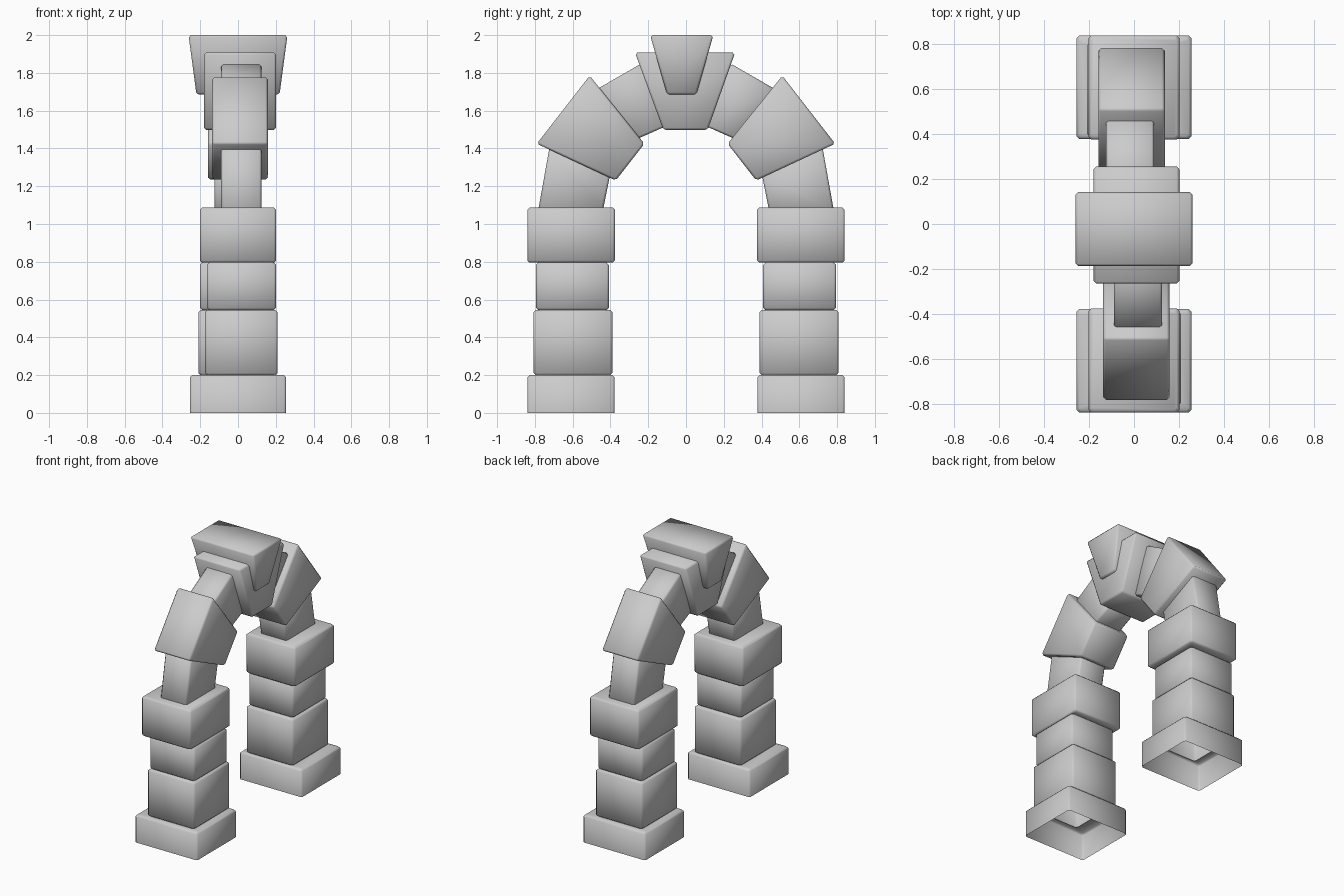
import bpy, bmesh, math

if "Cube" in bpy.data.objects:
    bpy.data.objects.remove(bpy.data.objects["Cube"])

CH = 0.012  # chamfer on stone edges


def finish(name, bm):
    bmesh.ops.recalc_face_normals(bm, faces=bm.faces)
    me = bpy.data.meshes.new(name)
    bm.to_mesh(me)
    bm.free()
    me.shade_smooth()
    me.set_sharp_from_angle(angle=math.radians(50))
    ob = bpy.data.objects.new(name, me)
    bpy.context.collection.objects.link(ob)
    return ob


def ring(bm, x0, x1, y0, y1, z, inset, s):
    """Rectangle with cut corners at height z."""
    x0, x1, y0, y1 = x0 + inset, x1 - inset, y0 + inset, y1 - inset
    c = CH
    pts = [(x0 + c, y0), (x1 - c, y0), (x1, y0 + c), (x1, y1 - c),
           (x1 - c, y1), (x0 + c, y1), (x0, y1 - c), (x0, y0 + c)]
    return [bm.verts.new((s * x, s * y, z)) for x, y in pts]


def pillar(name, blocks, s):
    """Stacked chamfered blocks, hollow and open at the bottom."""
    bm = bmesh.new()
    rings = []
    for i, (x0, x1, y0, y1, z0, z1) in enumerate(blocks):
        steps = [(z0, CH), (z0 + CH, 0), (z1 - CH, 0), (z1, CH)]
        if i == 0:
            steps = [(z0, 0)] + steps[2:]
        rings += [ring(bm, x0, x1, y0, y1, z, d, s) for z, d in steps]
    for a, b in zip(rings, rings[1:]):
        for k in range(8):
            j = (k + 1) % 8
            bm.faces.new((a[k], a[j], b[j], b[k]))
    bm.faces.new(rings[-1])
    return finish(name, bm)


def wedge(name, profile, xa, xb, s=1, taper=0.0):
    """Side profile (y, z) extruded along x; taper narrows the lowest points."""
    bm = bmesh.new()
    zmin = min(z for _, z in profile)
    sides = []
    for x, d in ((xa, 1), (xb, -1)):
        sides.append([bm.verts.new((s * (x + (d * taper if z == zmin else 0)), s * y, z))
                      for y, z in profile])
    a, b = sides
    n = len(profile)
    bm.faces.new(a)
    bm.faces.new(b[::-1])
    for k in range(n):
        j = (k + 1) % n
        bm.faces.new((a[k], b[k], b[j], a[j]))
    bmesh.ops.bevel(bm, geom=bm.edges[:], offset=CH, segments=1,
                    affect='EDGES', profile=0.5)
    return finish(name, bm)


# x0, x1, y0, y1, z0, z1 of each pillar stone
blocks = [(-0.255, 0.255, 0.378, 0.84, 0.0, 0.2),
          (-0.21, 0.175, 0.39, 0.808, 0.2, 0.545),
          (-0.202, 0.165, 0.408, 0.795, 0.545, 0.795),
          (-0.202, 0.202, 0.376, 0.84, 0.795, 1.087)]

# The two halves are each other turned half a turn around z
for side, s in (("back", 1), ("front", -1)):
    pillar(side + "_pillar", blocks, s)
    wedge(side + "_lower_arch_stone",
          [(0.44, 1.07), (0.783, 1.07), (0.722, 1.41), (0.402, 1.26)], -0.125, 0.09, s)
    wedge(side + "_large_arch_stone",
          [(0.51, 1.785), (0.79, 1.425), (0.372, 1.23), (0.22, 1.425)], -0.158, 0.137, s)
    wedge(side + "_upper_arch_stone",
          [(0.235, 1.85), (0.47, 1.715), (0.27, 1.445), (0.10, 1.52)], -0.125, 0.09, s)

# Keystone with its wide cap
wedge("keystone", [(-0.27, 1.907), (0.26, 1.907), (0.115, 1.498), (-0.12, 1.498)],
      -0.18, 0.202)
wedge("keystone_cap", [(-0.19, 2.0), (0.145, 2.0), (0.055, 1.685), (-0.1, 1.685)],
      -0.262, 0.262, taper=0.042)
